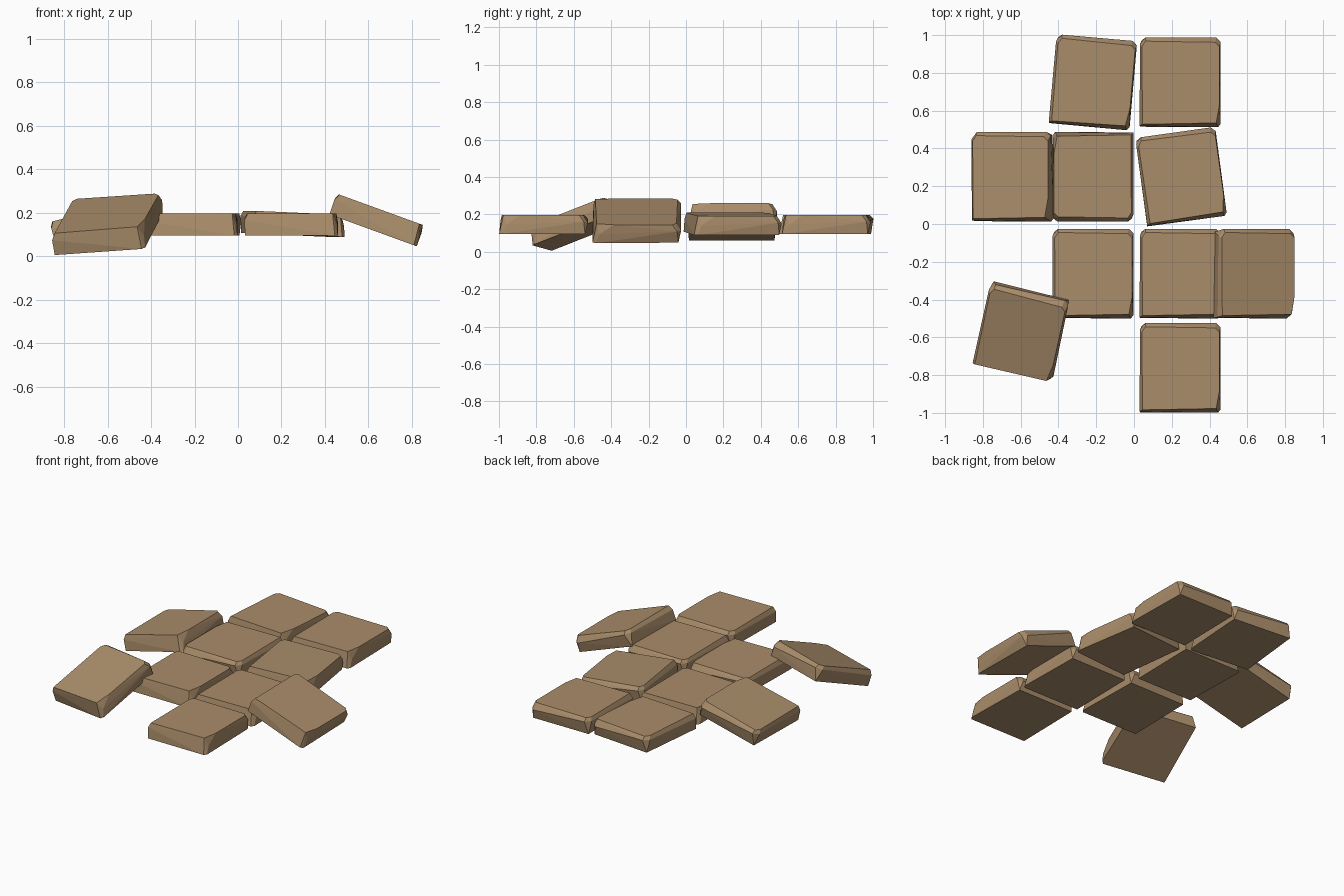
import bpy, bmesh
from math import radians
from mathutils import Euler

if "Cube" in bpy.data.objects:
    bpy.data.objects.remove(bpy.data.objects["Cube"])

stone_mat = bpy.data.materials.new("sandstone")
stone_mat.diffuse_color = (0.40, 0.265, 0.145, 1)
stone_mat.use_nodes = True
stone_mat.node_tree.nodes["Principled BSDF"].inputs["Base Color"].default_value = stone_mat.diffuse_color

# Chipped slab outline: flat top, bulging waist, flat underside
TOP = [(-.2, -.222), (.19, -.215), (.207, -.12), (.207, .19), (.185, .212),
       (-.185, .218), (-.203, .19)]
WAIST = [(-.215, -.23, .02), (.212, -.2, .0), (.214, .215, .015), (.19, .237, .01),
         (-.185, .237, .03), (-.214, .2, .03)]
BOTTOM = [(-.213, -.235), (.2, -.237), (.214, -.22), (.205, .222), (-.205, .222)]
HALF = 0.051


def stone(name, loc, rot=(0, 0, 0), turned=False):
    bm = bmesh.new()
    pts = [(x, y, HALF) for x, y in TOP] + WAIST + [(x, y, -HALF) for x, y in BOTTOM]
    for p in pts:
        bm.verts.new(p)
    res = bmesh.ops.convex_hull(bm, input=bm.verts[:])
    loose = {g for g in res["geom_interior"] + res["geom_unused"]
             if isinstance(g, bmesh.types.BMVert)}
    bmesh.ops.delete(bm, geom=list(loose), context="VERTS")
    bmesh.ops.dissolve_limit(bm, angle_limit=radians(1), verts=bm.verts[:], edges=bm.edges[:])
    # Half turn so the chips do not repeat on every slab
    if turned:
        bmesh.ops.rotate(bm, verts=bm.verts[:], matrix=Euler((0, 0, radians(180))).to_matrix())
    bmesh.ops.recalc_face_normals(bm, faces=bm.faces[:])
    mesh = bpy.data.meshes.new(name)
    bm.to_mesh(mesh)
    bm.free()
    mesh.materials.append(stone_mat)
    ob = bpy.data.objects.new(name, mesh)
    ob.location = loc
    ob.rotation_euler = [radians(a) for a in rot]
    bpy.context.collection.objects.link(ob)


# Flat slabs in the middle of the patch
stone("slab_back_right", (.245, .75, .146))
stone("slab_back_left", (-.217, .75, .146), (0, 0, -5))
stone("slab_centre_left", (-.217, .25, .146), turned=True)
stone("slab_centre_right", (.25, .25, .149), (0, 2.5, 8))
stone("slab_front_left", (-.217, -.263, .146))
stone("slab_front_right", (.245, -.263, .146))
stone("slab_front_end", (.245, -.762, .146))

# Loose slabs tipped over the edges
stone("tilted_slab_left", (-.645, .25, .16), (0, -14, 0))
stone("tilted_slab_right", (.638, -.263, .167), (0, 20, 0))
stone("tilted_slab_corner", (-.597, -.572, .152), (21, -4, -14))
